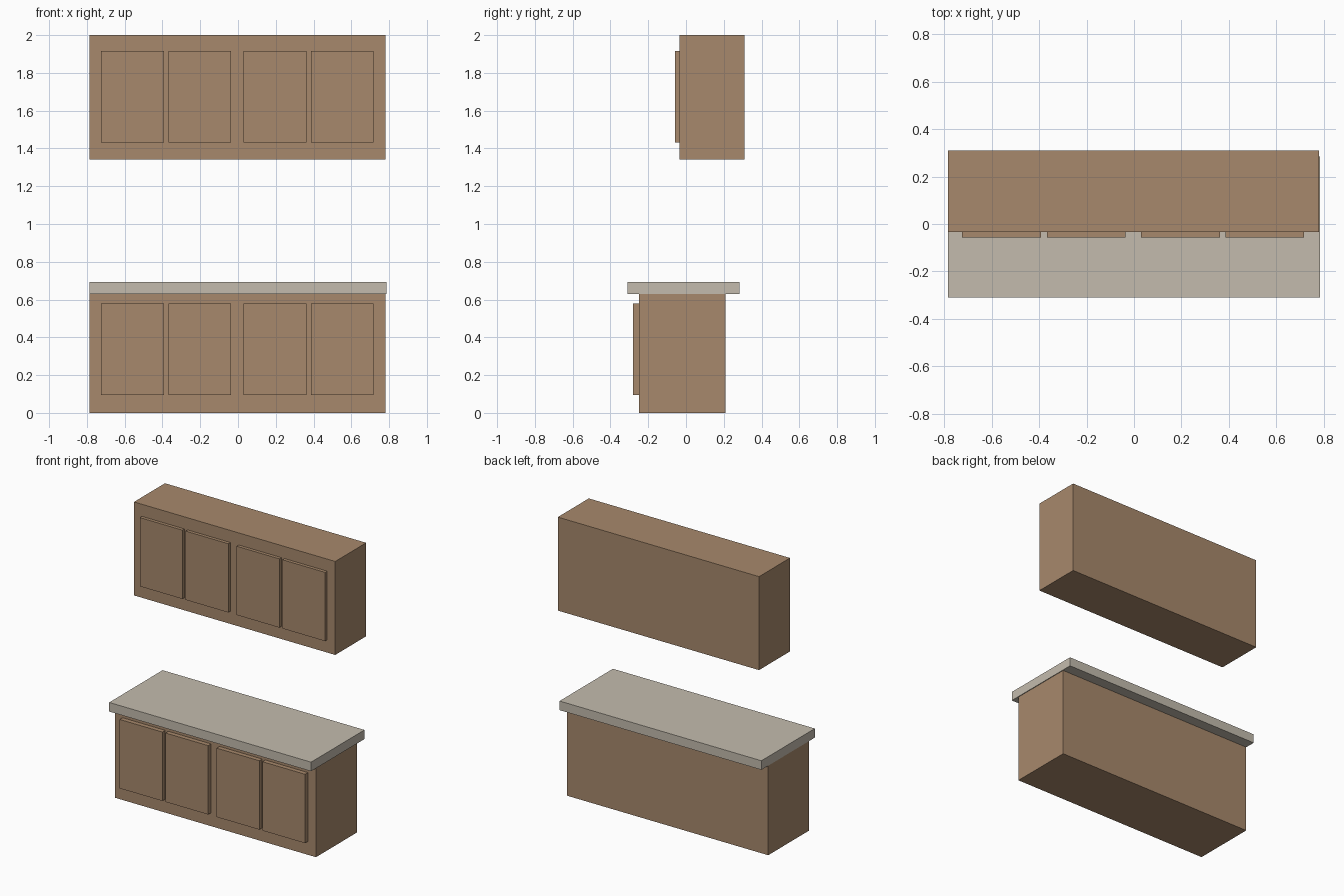
import bpy

if "Cube" in bpy.data.objects:
    bpy.data.objects.remove(bpy.data.objects["Cube"])


def material(name, color):
    m = bpy.data.materials.new(name)
    m.diffuse_color = (*color, 1)
    m.use_nodes = True
    m.node_tree.nodes["Principled BSDF"].inputs["Base Color"].default_value = m.diffuse_color
    return m


wood = material("wood", (0.39, 0.25, 0.15))
stone = material("stone", (0.55, 0.50, 0.42))


def box(name, x, y, z, mat):
    """Box from (min, max) ranges on each axis."""
    bpy.ops.mesh.primitive_cube_add(size=1)
    ob = bpy.context.object
    ob.name = name
    ob.location = [(a + b) / 2 for a, b in (x, y, z)]
    ob.scale = [b - a for a, b in (x, y, z)]
    bpy.ops.object.transform_apply(location=False, rotation=False, scale=True)
    ob.data.materials.append(mat)
    return ob


DOOR_LEFTS = (-0.725, -0.368, 0.03, 0.386)
DOOR_WIDTH = 0.332


def cabinet(name, y, z, door_front, door_z):
    """Carcass with a row of four slab doors on its front."""
    box(name + "_body", (-0.786, 0.781), y, z, wood)
    for i, left in enumerate(DOOR_LEFTS):
        box(f"{name}_door_{i + 1}", (left, left + DOOR_WIDTH),
            (door_front, y[0]), door_z, wood)


# Floor cabinet with worktop
cabinet("base_cabinet", (-0.248, 0.208), (0, 0.63), -0.28, (0.094, 0.579))
box("countertop", (-0.786, 0.786), (-0.31, 0.284), (0.63, 0.694), stone)

# Wall cabinet
cabinet("wall_cabinet", (-0.034, 0.31), (1.342, 2.0), -0.057, (1.431, 1.915))
